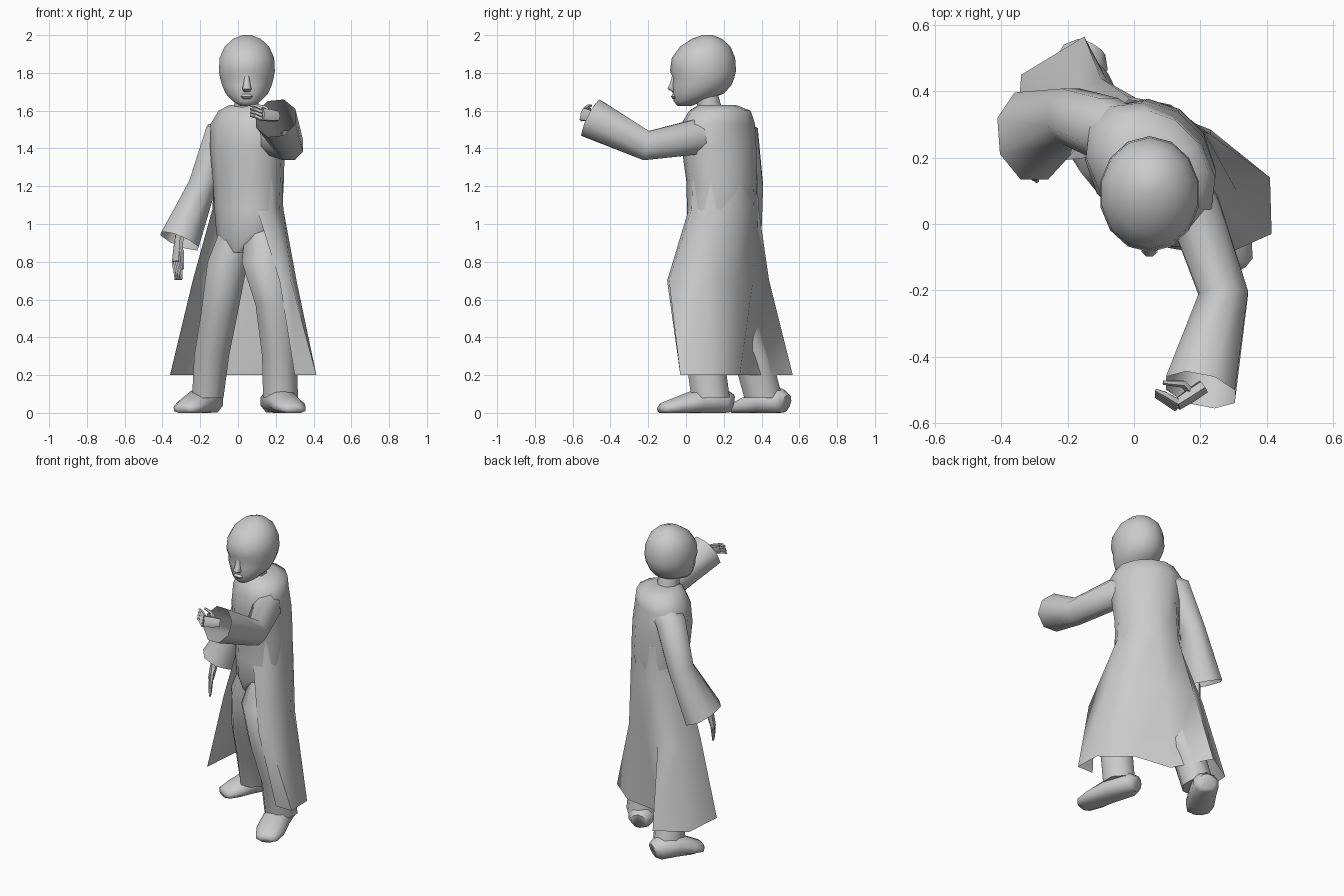
import bpy, bmesh, math
from mathutils import Vector

if bpy.data.objects.get("Cube"):
    bpy.data.objects.remove(bpy.data.objects["Cube"])

grey = bpy.data.materials.new("plain grey")
grey.use_nodes = True
COLOUR = (0.6, 0.6, 0.6, 1)
grey.diffuse_color = COLOUR
grey.node_tree.nodes["Principled BSDF"].inputs["Base Color"].default_value = COLOUR


def finish(name, bm, angle=60):
    """Turn a bmesh into a smooth shaded object."""
    mesh = bpy.data.meshes.new(name)
    bmesh.ops.recalc_face_normals(bm, faces=bm.faces)
    bm.to_mesh(mesh)
    bm.free()
    mesh.materials.append(grey)
    obj = bpy.data.objects.new(name, mesh)
    bpy.context.collection.objects.link(obj)
    bpy.ops.object.select_all(action="DESELECT")
    obj.select_set(True)
    bpy.context.view_layer.objects.active = obj
    bpy.ops.object.shade_smooth_by_angle(angle=math.radians(angle))
    return obj


def skin(bm, rows, closed=True):
    """Bridge consecutive rows of vertices with quads."""
    for low, high in zip(rows, rows[1:]):
        n = len(low)
        for i in range(n if closed else n - 1):
            j = (i + 1) % n
            bm.faces.new((low[i], low[j], high[j], high[i]))


def loft(name, rings, ref=(1, 0, 0), n=8, flat=False, caps="both", floor=False):
    """Skin ellipses (x, y, z, radius along ref, other radius) along a path."""
    bm = bmesh.new()
    pts = [Vector(r[:3]) for r in rings]
    rows = []
    for k, r in enumerate(rings):
        t = Vector((0, 0, 1))
        if not flat:
            t = (pts[min(k + 1, len(pts) - 1)] - pts[max(k - 1, 0)]).normalized()
        a = Vector(ref)
        a = (a - t * a.dot(t)).normalized()
        b = t.cross(a)
        row = []
        for i in range(n):
            ang = math.tau * (i + 0.5) / n
            p = pts[k] + a * r[3] * math.cos(ang) + b * r[4] * math.sin(ang)
            if floor:
                p.z = max(p.z, 0)
            row.append(bm.verts.new(p))
        rows.append(row)
    skin(bm, rows)
    if caps in ("both", "start"):
        bm.faces.new(rows[0])
    if caps == "both":
        bm.faces.new(rows[-1])
    return finish(name, bm)


ACROSS = (1, -1, 0)  # the trunk is turned to its right

# Trunk and hips
loft("torso", [
    (0.03, 0.17, 0.85, 0.12, 0.10), (0.05, 0.17, 0.95, 0.18, 0.15),
    (0.055, 0.185, 1.08, 0.195, 0.165), (0.055, 0.19, 1.22, 0.20, 0.175),
    (0.05, 0.175, 1.40, 0.215, 0.18), (0.05, 0.17, 1.53, 0.225, 0.165),
    (0.06, 0.18, 1.60, 0.18, 0.145), (0.055, 0.165, 1.63, 0.11, 0.09)],
    ref=ACROSS, n=12, flat=True)

# Open coat skirt, from the left front edge round the back to the right one,
# with a deep fold behind and the top tucked into the trunk
hem = [(.30, -.03), (.415, -.03), (.41, .14), (.23, .285), (-.02, .32), (-.15, .565), (-.34, .45), (-.36, .19)]
thigh = [(.22, -.10), (.28, -.09), (.31, .10), (.23, .27), (.05, .355), (-.10, .44), (-.22, .38), (-.24, .19)]
waist = [(.10, .015), (.18, .03), (.24, .13), (.21, .28), (.11, .36), (-.02, .385), (-.11, .30), (-.135, .20)]
chest = [(.05 + (x - .05) * .95, .18 + (y - .18) * .95) for x, y in waist]
bm = bmesh.new()
skin(bm, [[bm.verts.new((x, y, z)) for x, y in row]
          for row, z in ((hem, 0.2), (thigh, 0.7), (waist, 1.08), (chest, 1.32))], closed=False)
finish("coat_skirt", bm)

# Trouser legs
loft("left_leg", [
    (0.12, 0.14, 1.02, 0.08, 0.10), (0.14, 0.06, 0.80, 0.13, 0.14),
    (0.195, 0.03, 0.57, 0.11, 0.12), (0.22, 0.10, 0.30, 0.10, 0.11),
    (0.225, 0.13, 0.08, 0.10, 0.11)], flat=True)
loft("right_leg", [
    (0.00, 0.20, 1.02, 0.08, 0.10), (-0.055, 0.21, 0.80, 0.115, 0.14),
    (-0.10, 0.26, 0.52, 0.105, 0.12), (-0.14, 0.35, 0.30, 0.10, 0.11),
    (-0.16, 0.41, 0.08, 0.09, 0.11)], flat=True)


# Shoes, heel to toe
def shoe(name, heel, toe):
    heel, toe = Vector(heel), Vector(toe)
    side = (toe - heel).cross(Vector((0, 0, 1)))
    rings = []
    for f, z, w, h in ((0, .05, .05, .05), (.1, .06, .08, .07), (.45, .06, .085, .07),
                       (.75, .035, .09, .05), (.95, .02, .07, .035), (1, .015, .04, .02)):
        p = heel.lerp(toe, f)
        rings.append((p.x, p.y, z, w, h))
    loft(name, rings, ref=side, n=10, floor=True)


shoe("left_shoe", (0.18, 0.24, 0), (0.30, -0.14, 0))
shoe("right_shoe", (-0.13, 0.53, 0), (-0.29, 0.25, 0))

# Sleeves with open cuffs
loft("left_sleeve", [
    (0.11, 0.20, 1.47, 0.07, 0.08), (0.18, 0.05, 1.46, 0.085, 0.10),
    (0.27, -0.21, 1.415, 0.08, 0.085), (0.20, -0.50, 1.56, 0.115, 0.115)],
    caps="start")
loft("right_sleeve", [
    (0.02, 0.24, 1.52, 0.08, 0.07), (-0.09, 0.29, 1.47, 0.10, 0.095),
    (-0.19, 0.325, 1.20, 0.09, 0.08), (-0.31, 0.265, 0.91, 0.145, 0.115)],
    ref=(0, 1, 0), caps="start")


# Hands: a palm, four fingers and a thumb
def hand(name, wrist, knuckle, tip, spread, thumb):
    wrist, knuckle, tip = Vector(wrist), Vector(knuckle), Vector(tip)
    spread, thumb = Vector(spread), Vector(thumb)
    loft(name + "_palm", [(*wrist, .028, .022), (*wrist.lerp(knuckle, .5), .035, .022),
                          (*knuckle, .038, .018)], ref=spread, n=6)
    for i in range(4):
        off = spread * (i - 1.5) * 0.019
        mid = knuckle.lerp(tip, .5) + off + thumb * 0.15
        loft(f"{name}_finger_{i + 1}", [(*(knuckle + off), .011, .013), (*mid, .010, .011),
                                        (*(tip + off), .006, .006)], ref=spread, n=5)
    base = wrist.lerp(knuckle, .4)
    loft(name + "_thumb", [(*base, .014, .014), (*(base + thumb), .012, .012),
                           (*(base.lerp(tip, .5) + thumb * 1.1), .007, .007)], ref=spread, n=5)


hand("left_hand", (0.21, -0.49, 1.57), (0.13, -0.545, 1.58), (0.065, -0.51, 1.60),
     (0, 0.3, 0.95), (-0.03, 0.03, 0.04))
hand("right_hand", (-0.31, 0.21, 0.94), (-0.325, 0.18, 0.80), (-0.315, 0.16, 0.705),
     (0.5, -0.85, 0), (0.02, -0.045, -0.03))

# Neck and head
loft("neck", [(0.045, 0.14, 1.56, 0.07, 0.07), (0.045, 0.10, 1.72, 0.065, 0.065)], flat=True)
profile = [  # height, front, back, half width
    (1.625, -.045, .03, .035), (1.65, -.065, .09, .075), (1.69, -.07, .20, .115),
    (1.735, -.075, .24, .135), (1.77, -.068, .255, .145), (1.81, -.085, .265, .152),
    (1.88, -.075, .26, .148), (1.94, -.03, .235, .12), (1.98, .03, .19, .075), (2.0, .09, .14, .025)]
loft("head", [(0.047, (f + b) / 2, z, w, (b - f) / 2) for z, f, b, w in profile], n=14, flat=True)
loft("nose", [(0.047, -.06, 1.70, .018, .014), (0.047, -.075, 1.715, .026, .025),
              (0.047, -.066, 1.75, .018, .018), (0.047, -.06, 1.79, .012, .014)], n=8, flat=True)
loft("lips", [(0.047, -.06, 1.662, .02, .012), (0.047, -.066, 1.675, .034, .014),
              (0.047, -.06, 1.688, .02, .012)], n=8, flat=True)
